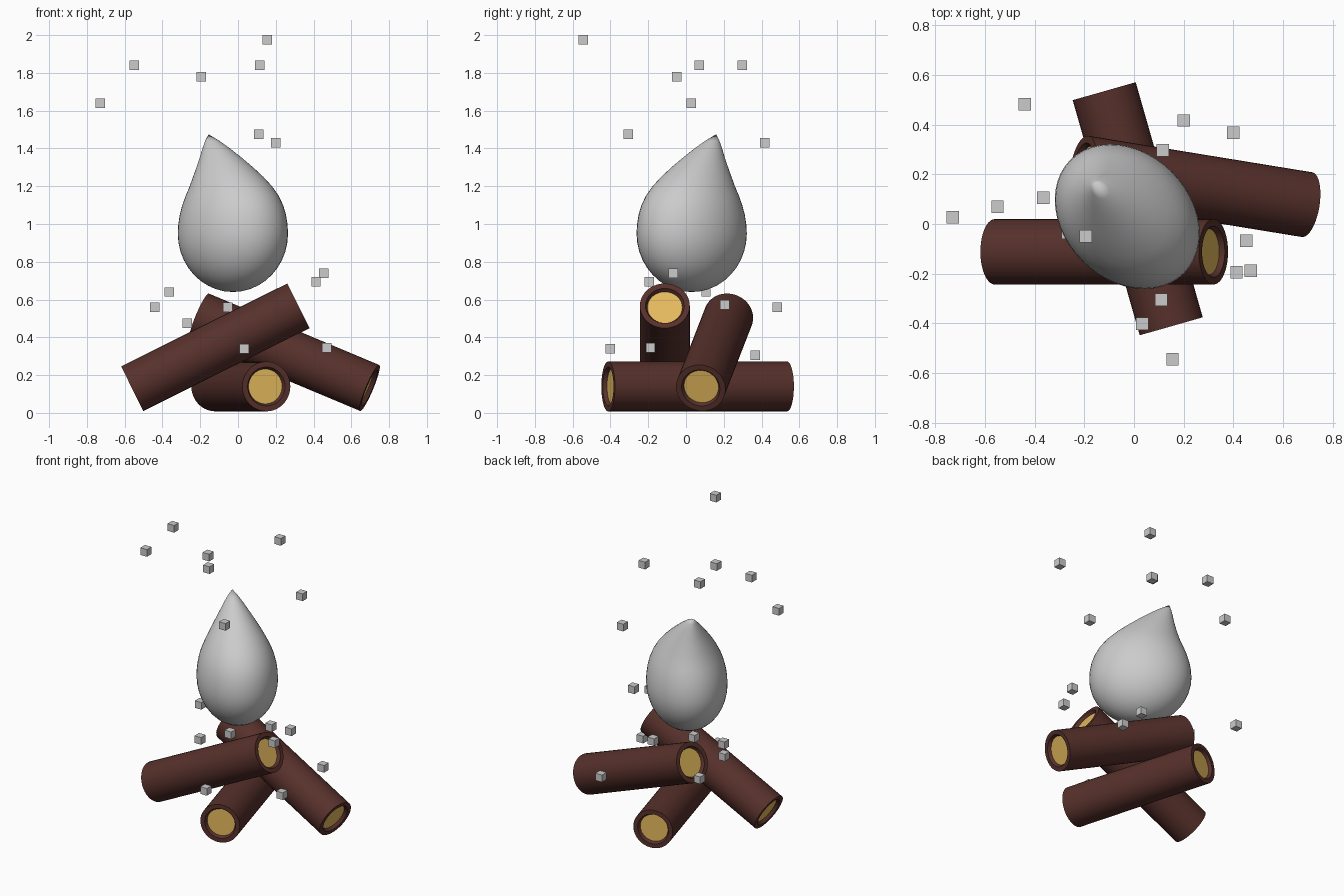
import bpy, bmesh
from math import sin, cos, pi, radians, sqrt
from mathutils import Vector

if "Cube" in bpy.data.objects:
    bpy.data.objects.remove(bpy.data.objects["Cube"])


def material(name, rgb):
    m = bpy.data.materials.new(name)
    m.diffuse_color = (*rgb, 1)
    m.use_nodes = True
    m.node_tree.nodes["Principled BSDF"].inputs["Base Color"].default_value = m.diffuse_color
    return m


bark = material("bark", (0.095, 0.03, 0.024))
wood = material("cut_wood", (0.78, 0.49, 0.11))


def make_object(name, bm, mats=()):
    bmesh.ops.recalc_face_normals(bm, faces=bm.faces)
    mesh = bpy.data.meshes.new(name)
    bm.to_mesh(mesh)
    bm.free()
    for m in mats:
        mesh.materials.append(m)
    ob = bpy.data.objects.new(name, mesh)
    bpy.context.collection.objects.link(ob)
    return ob


def smooth(ob, angle):
    bpy.ops.object.select_all(action='DESELECT')
    ob.select_set(True)
    bpy.context.view_layer.objects.active = ob
    bpy.ops.object.shade_smooth_by_angle(angle=radians(angle))


def bridge(bm, rings):
    for a, b in zip(rings, rings[1:]):
        n = len(a)
        for i in range(n):
            j = (i + 1) % n
            bm.faces.new((a[i], a[j], b[j], b[i]))


# Logs: tubes with a tapered recess holding the cut wood at each end
def log(name, start, end, r=0.132, n=40):
    start, end = Vector(start), Vector(end)
    h = (end - start).length / 2
    profile = [(r * 0.7, -h + 0.02), (r * 0.78, -h), (r, -h),
               (r, h), (r * 0.78, h), (r * 0.7, h - 0.02)]
    bm = bmesh.new()
    rings = [[bm.verts.new((pr * cos(2 * pi * i / n), pr * sin(2 * pi * i / n), z))
              for i in range(n)] for pr, z in profile]
    bridge(bm, rings)
    for ring in (rings[0], rings[-1]):
        bm.faces.new(ring).material_index = 1
    ob = make_object(name, bm, (bark, wood))
    ob.location = (start + end) / 2
    ob.rotation_mode = 'QUATERNION'
    ob.rotation_quaternion = (end - start).to_track_quat('Z', 'Y')
    smooth(ob, 30)


log("bottom_log", (-0.12, 0.535, 0.14), (0.15, -0.412, 0.14))
log("front_log", (-0.56, -0.112, 0.128), (0.32, -0.112, 0.567))
log("back_log", (-0.205, 0.225, 0.51), (0.697, 0.078, 0.132))

# Flame: elliptical sections, round below, leaning to a point above
# Each section is (height, lean, half width)
sections = [(0.95 - 0.31 * cos(a), -0.027, 0.292 * sin(a))
            for a in (pi / 2 * k / 10 for k in range(1, 11))]
sections += [(1.0, -0.027, 0.289), (1.05, -0.027, 0.281), (1.1, -0.028, 0.267),
             (1.15, -0.031, 0.246), (1.2, -0.038, 0.218), (1.25, -0.052, 0.186),
             (1.3, -0.07, 0.15), (1.35, -0.091, 0.112), (1.4, -0.115, 0.073),
             (1.44, -0.136, 0.038)]
bm = bmesh.new()
n, q = 48, sqrt(0.5)
rings = []
for z, c, h in sections:
    ring = []
    for i in range(n):
        d, p = 1.11 * h * cos(2 * pi * i / n), 0.876 * h * sin(2 * pi * i / n)
        ring.append(bm.verts.new((c - q * d + q * p, 0.003 - c + q * d + q * p, z)))
    rings.append(ring)
bridge(bm, rings)
for ring, tip in ((rings[0], (-0.027, 0.03, 0.64)), (rings[-1], (-0.156, 0.16, 1.475))):
    v = bm.verts.new(tip)
    for i in range(n):
        bm.faces.new((ring[i], ring[(i + 1) % n], v))
smooth(make_object("flame", bm), 60)

# Sparks: small cubes floating around the fire
sparks = [(0.155, -0.545, 1.975), (-0.55, 0.07, 1.84), (0.115, 0.297, 1.84),
          (-0.195, -0.05, 1.78), (-0.73, 0.027, 1.64), (0.11, -0.305, 1.475),
          (0.2, 0.417, 1.43), (0.453, -0.067, 0.74), (0.413, -0.195, 0.695),
          (-0.365, 0.106, 0.64), (-0.44, 0.482, 0.56), (-0.055, -0.007, 0.56),
          (-0.268, -0.035, 0.475), (0.033, -0.402, 0.34), (0.47, -0.188, 0.345),
          (0.11, 0.205, 0.573), (0.4, 0.367, 0.305)]
for k, pos in enumerate(sparks):
    bm = bmesh.new()
    bmesh.ops.create_cube(bm, size=0.05)
    make_object(f"spark_{k + 1}", bm).location = pos
